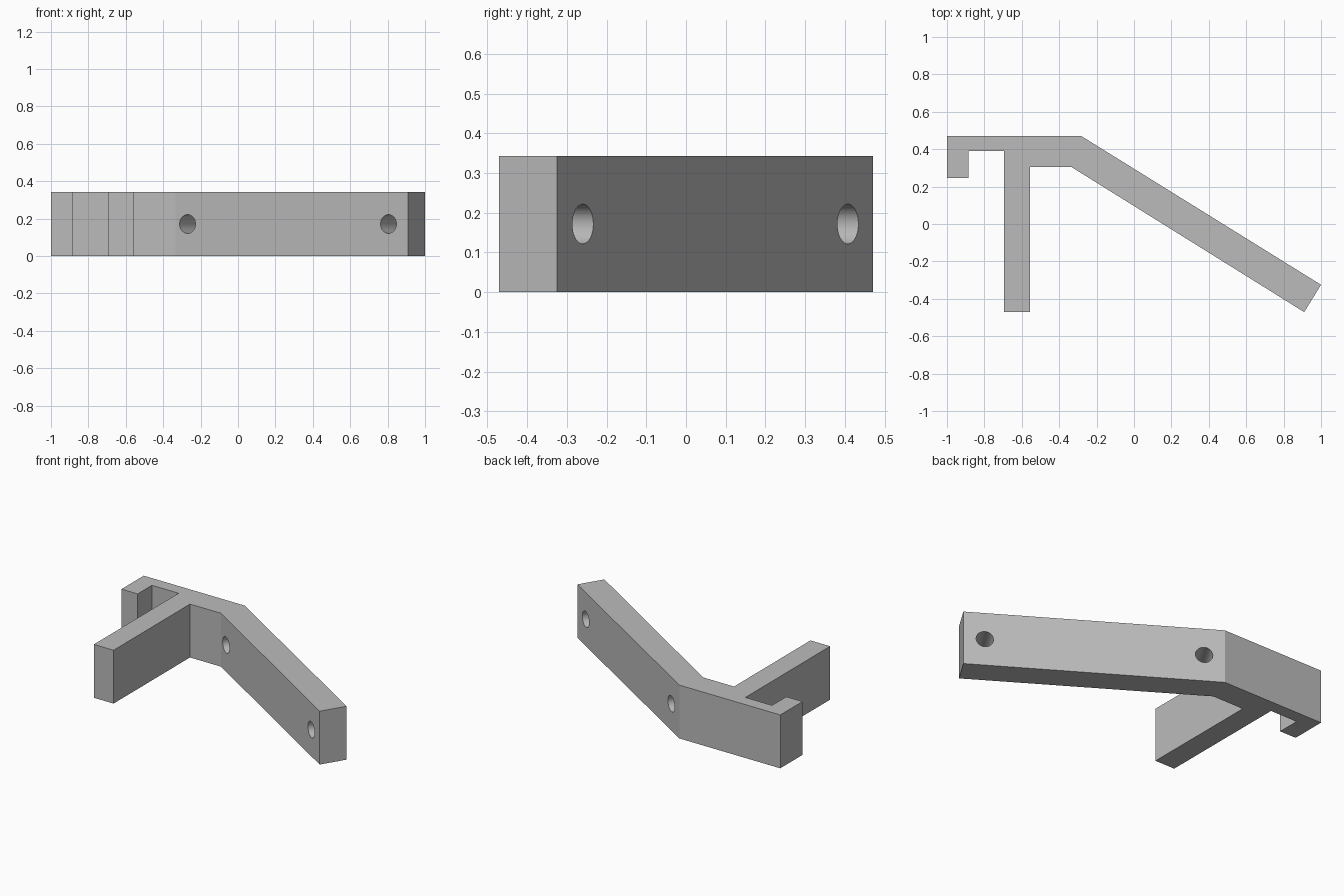
import bpy, bmesh
from math import radians
from mathutils import Vector

cube = bpy.data.objects.get("Cube")
if cube:
    bpy.data.objects.remove(cube, do_unlink=True)

HEIGHT = 0.343
HOLE_RADIUS = 0.05

grey = bpy.data.materials.new("plain grey")
grey.use_nodes = True
colour = (0.5, 0.5, 0.5, 1)
grey.diffuse_color = colour
grey.node_tree.nodes["Principled BSDF"].inputs["Base Color"].default_value = colour

# Bracket outline: top bar, sloping arm, straight leg and short hook
outer_bend, outer_tip = Vector((-0.283, 0.471)), Vector((1, -0.325))
inner_tip, inner_bend = Vector((0.91, -0.471)), Vector((-0.335, 0.305))
outline = [(-1, 0.471), outer_bend, outer_tip, inner_tip, inner_bend,
           (-0.555, 0.305), (-0.555, -0.471), (-0.695, -0.471),
           (-0.695, 0.39), (-0.885, 0.39), (-0.885, 0.245), (-1, 0.245)]

bm = bmesh.new()
base = bm.faces.new([bm.verts.new((p[0], p[1], 0)) for p in outline])
top = bmesh.ops.extrude_face_region(bm, geom=[base])["geom"]
bmesh.ops.translate(bm, vec=(0, 0, HEIGHT),
                    verts=[v for v in top if isinstance(v, bmesh.types.BMVert)])
bmesh.ops.recalc_face_normals(bm, faces=bm.faces)
mesh = bpy.data.meshes.new("bracket")
bm.to_mesh(mesh)
bm.free()
mesh.materials.append(grey)
bracket = bpy.data.objects.new("bracket", mesh)
bpy.context.collection.objects.link(bracket)

# Screw holes drilled square through the sloping arm
along = (outer_tip - outer_bend).normalized()
drill = Vector((-along.y, along.x, 0))
for x, y in ((-0.225, 0.337), (0.85, -0.332)):
    bpy.ops.mesh.primitive_cylinder_add(
        vertices=48, radius=HOLE_RADIUS, depth=0.4, location=(x, y, HEIGHT / 2),
        rotation=drill.to_track_quat('Z', 'Y').to_euler())
    cutter = bpy.context.object
    cutter.name = "hole_cutter"
    cutter.hide_render = True
    cutter.data.materials.append(grey)
    cut = bracket.modifiers.new("screw_hole", 'BOOLEAN')
    cut.operation = 'DIFFERENCE'
    cut.solver = 'EXACT'
    cut.object = cutter
    bpy.context.view_layer.objects.active = bracket
    bpy.ops.object.modifier_apply(modifier=cut.name)
    bpy.data.objects.remove(cutter, do_unlink=True)

# Smooth hole walls, crisp outer edges
bpy.ops.object.select_all(action='DESELECT')
bracket.select_set(True)
bpy.context.view_layer.objects.active = bracket
bpy.ops.object.shade_smooth_by_angle(angle=radians(20))
